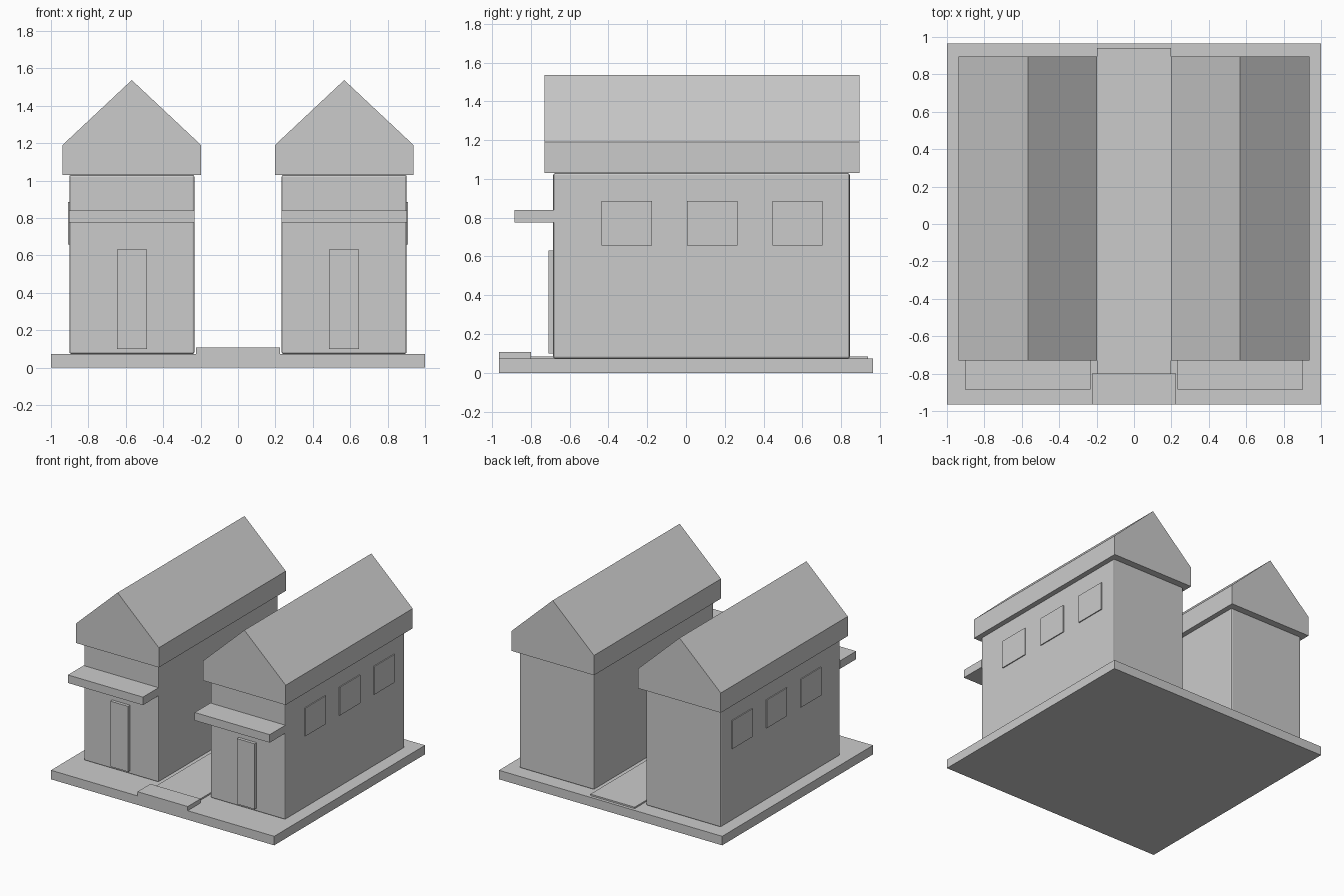
import bpy

if "Cube" in bpy.data.objects:
    bpy.data.objects.remove(bpy.data.objects["Cube"])

def mesh_object(name, verts, faces):
    mesh = bpy.data.meshes.new(name)
    mesh.from_pydata(verts, [], faces)
    mesh.update()
    obj = bpy.data.objects.new(name, mesh)
    bpy.context.collection.objects.link(obj)
    return obj

def prism(name, profile, y0, y1):
    """Extrude an anticlockwise (x, z) profile from y0 back to y1."""
    n = len(profile)
    verts = [(x, y, z) for y in (y0, y1) for x, z in profile]
    faces = [tuple(range(n)), tuple(reversed(range(n, 2 * n)))]
    faces += [(i, i + n, (i + 1) % n + n, (i + 1) % n) for i in range(n)]
    return mesh_object(name, verts, faces)

def box(name, xs, ys, zs, bevel=0):
    (x0, x1), (z0, z1) = sorted(xs), zs
    obj = prism(name, [(x0, z0), (x1, z0), (x1, z1), (x0, z1)], *ys)
    if bevel:
        mod = obj.modifiers.new("edge_bevel", 'BEVEL')
        mod.width = bevel
        mod.segments = 2
    return obj

# Ground slab, central path and front step
box("base_slab", (-1, 1), (-0.965, 0.965), (0, 0.073))
box("path", (-0.198, 0.198), (-0.80, 0.94), (0.07, 0.085))
box("front_step", (-0.225, 0.225), (-0.965, -0.80), (0.07, 0.107))

# Two mirrored houses
for side, s in (("left", -1), ("right", 1)):
    box(f"{side}_walls", (s * 0.233, s * 0.902), (-0.685, 0.845), (0.073, 1.03), 0.01)

    # Gabled roof block with deep eaves
    c = s * 0.568
    prism(f"{side}_roof", [(c - 0.37, 1.03), (c + 0.37, 1.03), (c + 0.37, 1.19),
                           (c, 1.537), (c - 0.37, 1.19)], -0.73, 0.895)

    # Awning and door on the front
    box(f"{side}_awning", (s * 0.232, s * 0.904), (-0.885, -0.68), (0.775, 0.84))
    box(f"{side}_door", (s * 0.487, s * 0.647), (-0.71, -0.68), (0.10, 0.63))

    # Row of thin windows on the outer wall
    for i in range(3):
        y = -0.305 + 0.44 * i
        box(f"{side}_window_{i + 1}", (s * 0.895, s * 0.91), (y - 0.13, y + 0.13), (0.657, 0.885))
